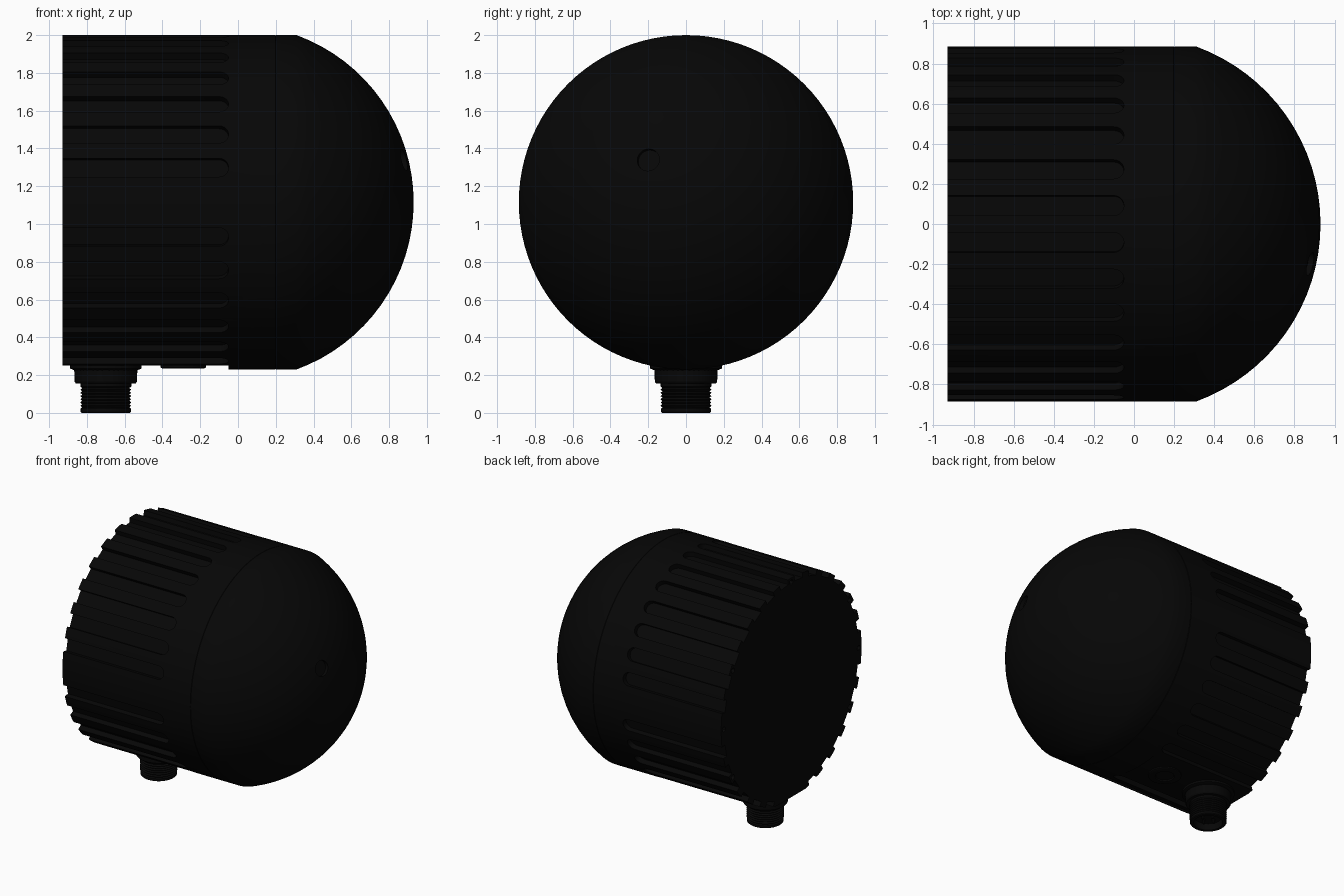
import bpy, bmesh, math
from mathutils import Matrix, Vector

if "Cube" in bpy.data.objects:
    bpy.data.objects.remove(bpy.data.objects["Cube"])

CZ, R = 1.115, 0.885
black = bpy.data.materials.new("black_plastic")
black.diffuse_color = (0.002, 0.002, 0.002, 1)
black.use_nodes = True
black.node_tree.nodes["Principled BSDF"].inputs["Base Color"].default_value = black.diffuse_color
AXIS_X = Matrix.Translation((0, 0, CZ)) @ Matrix.Rotation(math.pi / 2, 4, 'Y')


def finish(name, bm, smooth=True):
    me = bpy.data.meshes.new(name)
    bm.to_mesh(me)
    bm.free()
    ob = bpy.data.objects.new(name, me)
    bpy.context.collection.objects.link(ob)
    me.materials.append(black)
    if smooth:
        shade(ob)
    return ob


def shade(ob):
    bpy.ops.object.select_all(action='DESELECT')
    ob.select_set(True)
    bpy.context.view_layer.objects.active = ob
    bpy.ops.object.shade_smooth_by_angle(angle=math.radians(30))


def lathe(name, profile, segs, matrix, smooth=True):
    """Revolve (height, radius) points around local z."""
    bm = bmesh.new()
    vs = [bm.verts.new((r, 0, h)) for h, r in profile]
    es = [bm.edges.new(p) for p in zip(vs, vs[1:])]
    bmesh.ops.spin(bm, geom=vs + es, cent=(0, 0, 0), axis=(0, 0, 1),
                   angle=2 * math.pi, steps=segs, use_duplicate=False)
    bmesh.ops.remove_doubles(bm, verts=bm.verts, dist=1e-5)
    bmesh.ops.recalc_face_normals(bm, faces=bm.faces)
    bm.transform(matrix)
    return finish(name, bm, smooth)


def prism(bm, outline, z0, z1, matrix):
    """Extrude a 2D outline from z0 to z1 and place it."""
    lo = [bm.verts.new(matrix @ Vector((x, y, z0))) for x, y in outline]
    hi = [bm.verts.new(matrix @ Vector((x, y, z1))) for x, y in outline]
    bm.faces.new(lo[::-1])
    bm.faces.new(hi)
    n = len(lo)
    for i in range(n):
        j = (i + 1) % n
        bm.faces.new((lo[i], lo[j], hi[j], hi[i]))


def circle(r, n):
    return [(r * math.cos(2 * math.pi * i / n), r * math.sin(2 * math.pi * i / n))
            for i in range(n)]


# Housing: cylinder with a flat back, faint seam and spherical dome
DR, DX = 0.9415, -0.0115
a0 = math.asin(R / DR)
profile = [(-0.93, 0), (-0.93, R), (0.198, R), (0.2, R - 0.002), (0.202, R), (0.31, R)]
profile += [(DX + DR * math.cos(a0 * (1 - i / 16)), DR * math.sin(a0 * (1 - i / 16)))
            for i in range(1, 16)] + [(0.93, 0)]
housing = lathe("housing", profile, 96, AXIS_X, False)

# Cutters: round-ended cooling slots, skipping the sides and the bottom flat
bm = bmesh.new()
slot = [(-1.0, -0.05)] + [(-0.1 + 0.05 * math.cos(t), 0.05 * math.sin(t))
                          for t in (math.pi * (i / 10 - 0.5) for i in range(11))] + [(-1.0, 0.05)]
for k in range(30):
    deg = 12 * k
    if deg in (0, 180, 264, 276):
        continue
    rot = Matrix.Rotation(math.radians(90 - deg), 4, 'X')
    prism(bm, slot, 0.845, 0.96, Matrix.Translation((0, 0, CZ)) @ rot)

# Flat under the connector
prism(bm, [(-1.0, -0.2), (-0.05, -0.2), (-0.05, 0.2), (-1.0, 0.2)], 0.1, 0.25, Matrix())

# Screw holes in the rear rim
for deg in (0, 30, 90, 150, 180, 210, 330):
    t = math.radians(deg)
    pos = Matrix.Translation((-0.93, 0.85 * math.cos(t), CZ + 0.85 * math.sin(t)))
    prism(bm, circle(0.02, 12), -0.05, 0.03, pos @ Matrix.Rotation(math.pi / 2, 4, 'Y'))

# Small round pocket in the dome
d = Vector((0, -0.2, 0.225))
d.x = math.sqrt(DR ** 2 - d.length_squared)
pocket = Matrix.Translation((DX, 0, CZ)) @ d.to_track_quat('Z', 'Y').to_matrix().to_4x4()
prism(bm, circle(0.06, 24), DR - 0.03, DR + 0.1, pocket)
bmesh.ops.recalc_face_normals(bm, faces=bm.faces)
cutter = finish("cutter", bm, False)
cutter.hide_render = True

mod = housing.modifiers.new("cuts", 'BOOLEAN')
mod.operation, mod.solver, mod.object = 'DIFFERENCE', 'EXACT', cutter
bpy.context.view_layer.objects.active = housing
bpy.ops.object.modifier_apply(modifier=mod.name)
bpy.data.objects.remove(cutter)
shade(housing)

# Connector: flange, collar, threaded barrel and open socket
cx = -0.7
place = Matrix.Translation((cx, 0, 0))
lathe("connector_flange", [(0.27, 0), (0.27, 0.19), (0.235, 0.19), (0.225, 0.165),
                           (0.225, 0)], 48, place)
lathe("connector_collar", [(0.25, 0), (0.25, 0.168), (0.165, 0.165), (0.155, 0.158),
                           (0.155, 0)], 36, place)
barrel = [(0.17, 0), (0.17, 0.135), (0.145, 0.135)]
for i in range(7):
    z = 0.14 - i * 0.017
    barrel += [(z, 0.135), (z - 0.0085, 0.125)]
barrel += [(0.022, 0.133), (0.006, 0.133), (0, 0.127), (0, 0.105), (0.05, 0.1), (0.05, 0)]
lathe("connector_thread", barrel, 36, place)

# Socket pins
bm = bmesh.new()
for x, y in circle(0.05, 4):
    prism(bm, circle(0.01, 10), 0.015, 0.06, Matrix.Translation((cx + x, y, 0)))
finish("connector_pins", bm)

# Round plug on the bottom flat
lathe("bottom_plug", [(0.27, 0), (0.27, 0.12), (0.24, 0.12), (0.235, 0.11), (0.235, 0.07),
                      (0.243, 0.065), (0.243, 0)], 36, Matrix.Translation((-0.29, 0, 0)))
